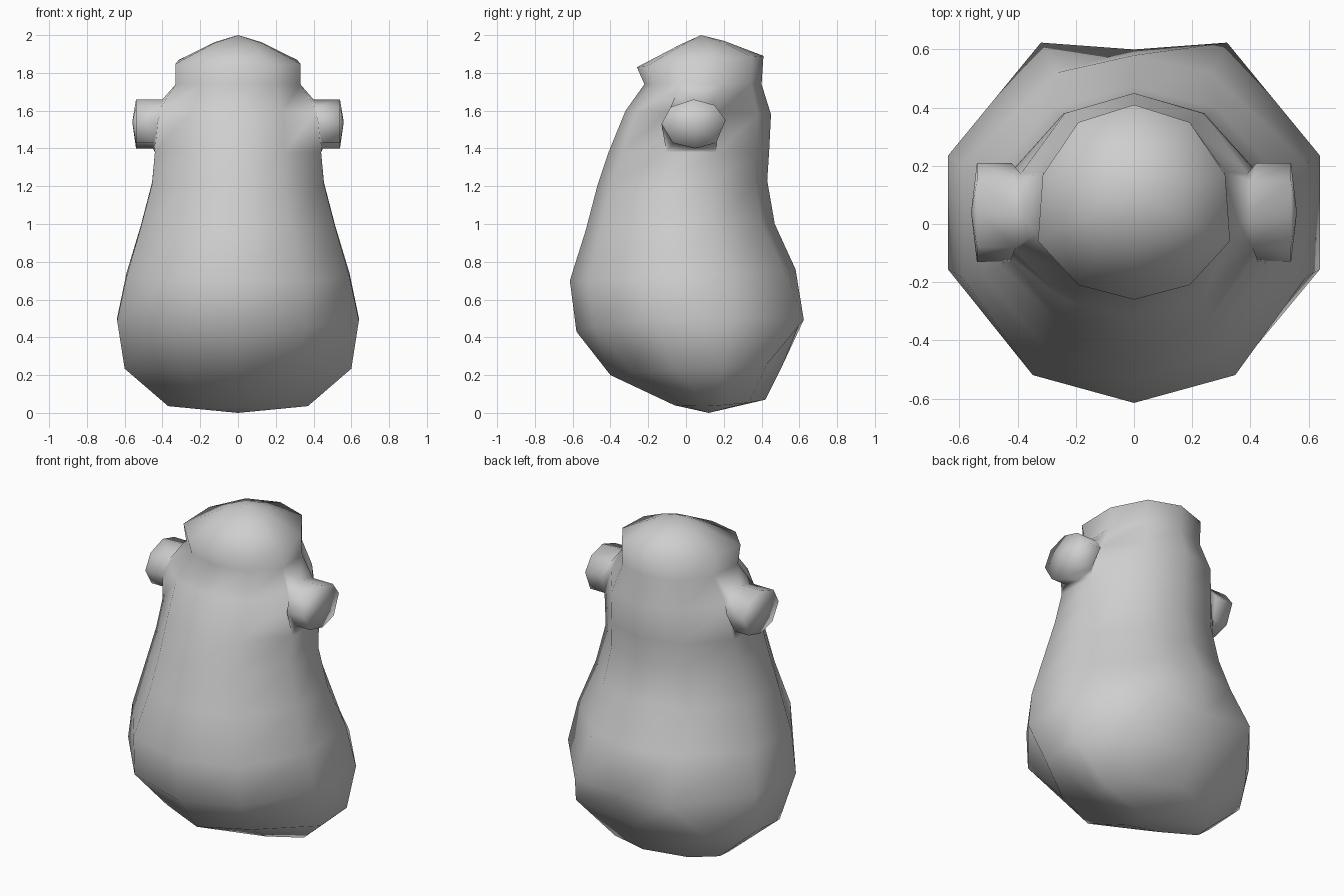
import bpy
import bmesh

cube = bpy.data.objects.get("Cube")
if cube:
    bpy.data.objects.remove(cube, do_unlink=True)

grey = bpy.data.materials.new("plain grey")
grey.use_nodes = True
grey.diffuse_color = (0.62, 0.62, 0.62, 1)
grey.node_tree.nodes["Principled BSDF"].inputs["Base Color"].default_value = (0.62, 0.62, 0.62, 1)

# Ten-sided cross-sections: half outlines as (width share, front-to-back share)
FOOT = [(0, 0), (0.5, 0.13), (1, 0.36), (1, 0.54), (0.68, 0.82), (0, 1)]
BASE = [(0, 0), (0.48, 0.13), (1, 0.38), (1, 0.66), (0.75, 0.91), (0, 1)]
BELLY = [(0, 0), (0.57, 0.08), (1, 0.36), (1, 0.69), (0.5, 1.02), (0, 1)]
WAIST = [(0, 0), (0.59, 0.08), (1, 0.36), (1, 0.69), (0.45, 0.95), (0, 1)]
CHEST = [(0, 0), (0.56, 0.08), (1, 0.36), (1, 0.67), (0.55, 0.93), (0, 1)]
HEAD = [(0, 0), (0.58, 0.075), (1, 0.3), (0.95, 0.64), (0.58, 0.91), (0, 1)]

# Body levels: outline, z front, z back, y front, y back, half width, side rise
LEVELS = [
    (FOOT, 0.04, 0.07, -0.06, 0.42, 0.37, -0.015),
    (BASE, 0.20, 0.25, -0.40, 0.51, 0.60, 0.015),
    (BELLY, 0.43, 0.47, -0.58, 0.60, 0.64, 0.045),
    (WAIST, 0.70, 0.76, -0.615, 0.58, 0.59, 0),
    (CHEST, 0.97, 1.00, -0.53, 0.47, 0.515, 0),
    (CHEST, 1.20, 1.23, -0.47, 0.43, 0.455, 0),
    (CHEST, 1.38, 1.38, -0.41, 0.44, 0.44, 0),
    (HEAD, 1.60, 1.58, -0.32, 0.45, 0.41, 0),
    (HEAD, 1.74, 1.74, -0.22, 0.40, 0.33, 0),
    (HEAD, 1.83, 1.89, -0.26, 0.41, 0.33, 0),
    (HEAD, 1.95, 1.97, -0.03, 0.20, 0.13, 0),
]
ARMPIT, SHOULDER, NECK = 6, 7, 8      # levels that frame the arm openings

# Arm: eight-sided section as (y, z), and the opening corner each point joins
ARM = [(-0.13, 1.53), (-0.08, 1.62), (0.04, 1.66), (0.15, 1.63),
       (0.21, 1.55), (0.16, 1.43), (0.05, 1.40), (-0.07, 1.43)]
JOINS = [0, 1, 1, 2, 3, 4, 4, 5]

bm = bmesh.new()


def ring(outline, z_front, z_back, y_front, y_back, half_width, side_rise):
    pts = [(half_width * w, y_front + (y_back - y_front) * t,
            z_front + (z_back - z_front) * t + side_rise * w) for w, t in outline]
    pts += [(-x, y, z) for x, y, z in pts[-2:0:-1]]
    return [bm.verts.new(p) for p in pts]


def skin(a, b, gaps=()):
    n = len(a)
    for i in range(n):
        if i not in gaps:
            j = (i + 1) % n
            bm.faces.new((a[i], a[j], b[j], b[i]))


def cap(loop, tip):
    v = bm.verts.new(tip)
    for i in range(len(loop)):
        bm.faces.new((v, loop[i - 1], loop[i]))


# Pear-shaped torso running up into the neck and peaked head, open at the arms
loops = [ring(*level) for level in LEVELS]
for k in range(len(loops) - 1):
    skin(loops[k], loops[k + 1], (2, 7) if k in (ARMPIT, SHOULDER) else ())
cap(loops[0], (0, 0.12, 0))
cap(loops[-1], (0, 0.08, 2))

# Arms: short stubs growing out of the openings, with a shallow pointed end
for side, front, back in ((1, 2, 3), (-1, 8, 7)):
    opening = [loops[SHOULDER][front], loops[NECK][front], loops[NECK][back],
               loops[SHOULDER][back], loops[ARMPIT][back], loops[ARMPIT][front]]
    root = [bm.verts.new((side * (0.425 - 0.2 * (z - 1.53)), y, z)) for y, z in ARM]
    end = [bm.verts.new((side * 0.54, y, z)) for y, z in ARM]
    for i in range(len(ARM)):
        j = (i + 1) % len(ARM)
        corners = [root[i], root[j], opening[JOINS[j]]]
        if JOINS[i] != JOINS[j]:
            corners.append(opening[JOINS[i]])
        bm.faces.new(corners)
    skin(root, end)
    cap(end, (side * 0.56, 0.04, 1.54))

bmesh.ops.recalc_face_normals(bm, faces=bm.faces)
mesh = bpy.data.meshes.new("body")
bm.to_mesh(mesh)
bm.free()
mesh.materials.append(grey)
mesh.shade_smooth()
body = bpy.data.objects.new("body", mesh)
bpy.context.collection.objects.link(body)
